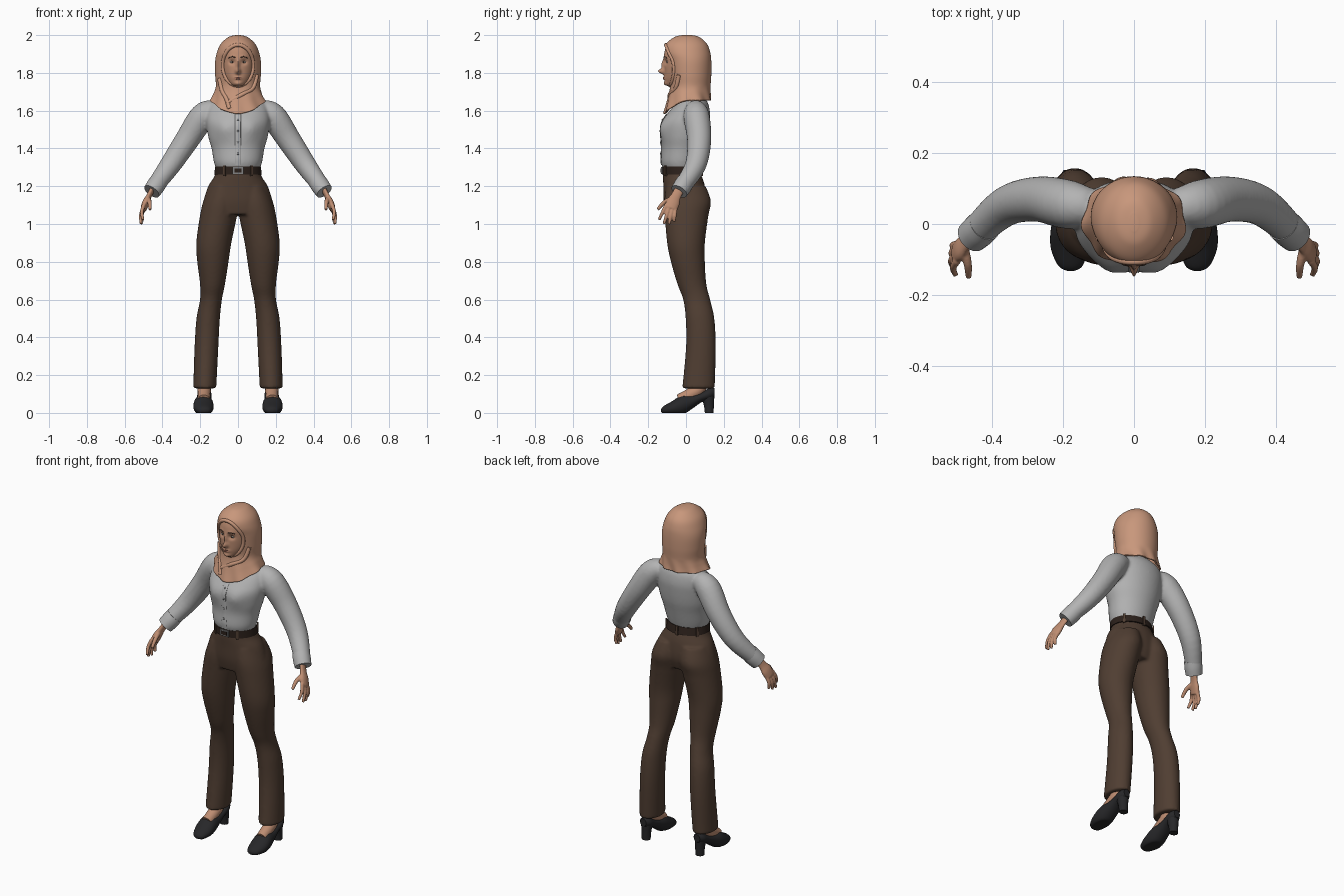
import bpy, bmesh, math
from mathutils import Vector, Matrix
from mathutils.bvhtree import BVHTree

if "Cube" in bpy.data.objects:
    bpy.data.objects.remove(bpy.data.objects["Cube"])


def material(name, *rgb):
    m = bpy.data.materials.new(name)
    m.use_nodes = True
    m.diffuse_color = (*rgb, 1)
    bsdf = next(n for n in m.node_tree.nodes if n.type == "BSDF_PRINCIPLED")
    bsdf.inputs["Base Color"].default_value = (*rgb, 1)
    bsdf.inputs["Roughness"].default_value = .8
    return m


SKIN = material("skin", .52, .27, .17)
SCARF = material("scarf_tan", .58, .31, .2)
SHIRT = material("shirt_grey", .45, .45, .45)
TROUSER = material("trouser_brown", .08, .048, .032)
BELT = material("belt_dark_brown", .025, .015, .011)
SHOE = material("shoe_black", .02, .02, .022)
METAL = material("metal_grey", .22, .22, .22)
WHITE = material("eye_white", .55, .5, .46)
DARK = material("brow_dark", .06, .035, .025)
LIP = material("lip", .42, .17, .12)


def spline(keys, steps):
    """Catmull-Rom interpolation of any tuples."""
    keys = [Vector(k) for k in keys]
    out = []
    for i in range(len(keys) - 1):
        a, b, c, d = (keys[max(0, min(len(keys) - 1, i + j))] for j in (-1, 0, 1, 2))
        for s in range(steps):
            t = s / steps
            out.append(b + (c - a) * (t / 2) + (a * 2 - b * 5 + c * 4 - d) * (t * t / 2)
                       + (b * 3 - a - c * 3 + d) * (t ** 3 / 2))
    return out + [keys[-1]]


def bridge(bm, rings, caps=True):
    rows = [[bm.verts.new(p) for p in ring] for ring in rings]
    n = len(rows[0])
    for lo, hi in zip(rows, rows[1:]):
        for i in range(n):
            j = (i + 1) % n
            bm.faces.new((lo[i], lo[j], hi[j], hi[i]))
    bm.faces.new(rows[0])
    if caps:
        bm.faces.new(rows[-1])


def stack(bm, keys, n=32, steps=5, lengthwise=False, caps=True):
    """Oval rings: (level, half width, low side, high side, centre x)."""
    rings = []
    for k in spline([(*key, 0)[:5] for key in keys], steps):
        ring = []
        for i in range(n):
            a = math.tau * i / n
            x = k[4] + k[1] * math.cos(a)
            other = (k[2] + k[3]) / 2 + (k[3] - k[2]) / 2 * math.sin(a)
            ring.append((x, k[0], other) if lengthwise else (x, other, k[0]))
        rings.append(ring)
    bridge(bm, rings, caps)


def tube(bm, keys, n=16, steps=5, flat=1, ref=(0, 1, 0)):
    """Tube through (x, y, z, radius) keys."""
    pts = spline(keys, steps)
    rings = []
    for i, p in enumerate(pts):
        t = (pts[min(i + 1, len(pts) - 1)] - pts[max(i - 1, 0)]).to_3d()
        u = t.cross(Vector(ref)).normalized()
        v = t.cross(u).normalized()
        rings.append([p.to_3d() + p[3] * (u * flat * math.cos(a) + v * math.sin(a))
                      for a in (math.tau * j / n for j in range(n))])
    bridge(bm, rings)


def box(bm, pos, size, turn=0):
    bmesh.ops.create_cube(bm, size=1, matrix=Matrix.Translation(pos)
                          @ Matrix.Rotation(turn, 4, "Z") @ Matrix.Diagonal((*size, 1)))


def ball(bm, pos, size):
    bmesh.ops.create_uvsphere(bm, u_segments=16, v_segments=10, radius=1,
                              matrix=Matrix.Translation(pos) @ Matrix.Diagonal((*size, 1)))


def finish(name, bm, mat, voxel=0, side=1, thick=0):
    bmesh.ops.scale(bm, vec=(side, 1, 1), verts=bm.verts)
    bmesh.ops.recalc_face_normals(bm, faces=bm.faces)
    me = bpy.data.meshes.new(name)
    bm.to_mesh(me)
    bm.free()
    me.materials.append(mat)
    me.shade_smooth()
    me.set_sharp_from_angle(angle=math.radians(50))
    ob = bpy.data.objects.new(name, me)
    bpy.context.collection.objects.link(ob)
    if voxel:
        r = ob.modifiers.new("merge", "REMESH")
        r.mode, r.voxel_size, r.use_smooth_shade = "VOXEL", voxel, True
        s = ob.modifiers.new("soften", "SMOOTH")
        s.factor, s.iterations = .5, 5
    if thick:
        s = ob.modifiers.new("cloth", "SOLIDIFY")
        s.thickness, s.offset = thick, -1


def front(tree, x, z):
    hit = tree.ray_cast(Vector((x, -1, z)), Vector((0, 1, 0)))[0]
    return hit.y if hit else 0


def g(t):
    return math.exp(-t * t)


def clamp(t):
    return max(0, min(1, t))


SIDES = (("left", 1), ("right", -1))

# Trousers: hips merged with two flared legs
bm = bmesh.new()
stack(bm, [(1.29, .113, -.12, .065), (1.25, .126, -.122, .085), (1.2, .158, -.12, .1),
           (1.12, .183, -.118, .108), (1.05, .19, -.105, .09)])
for s in (1, -1):
    legs = [(1.2, .075, -.105, .105, .075), (1.12, .094, -.115, .132, .09),
            (1.04, .098, -.112, .118, .104), (.9, .093, -.1, .1, .128),
            (.8, .083, -.08, .1, .133), (.68, .066, -.045, .108, .135),
            (.6, .058, -.015, .128, .143), (.5, .062, -.002, .15, .158),
            (.35, .063, 0, .158, .167), (.13, .061, -.02, .152, .176)]
    stack(bm, [(*k[:4], k[4] * s) for k in legs])
finish("trousers", bm, TROUSER, voxel=.008)

# Belt, loops and buckle
bm = bmesh.new()
stack(bm, [(1.262, .126, -.127, .088), (1.305, .121, -.127, .077)], n=48, steps=2)
finish("belt", bm, BELT)
bm = bmesh.new()
for deg in (35, 90, 145, 235, 305):
    a = math.radians(deg)
    box(bm, (.126 * math.cos(a), -.021 + .107 * math.sin(a), 1.282), (.008, .014, .055), a)
finish("belt_loops", bm, TROUSER)
bm = bmesh.new()
box(bm, (0, -.128, 1.284), (.056, .009, .036))
finish("buckle", bm, METAL)
bm = bmesh.new()
box(bm, (0, -.13, 1.284), (.038, .009, .021))
finish("buckle_centre", bm, BELT)

# Shirt: torso with bust, merged with sleeves
bm = bmesh.new()
stack(bm, [(1.29, .114, -.12, .07), (1.33, .128, -.132, .082), (1.4, .14, -.129, .1),
           (1.46, .157, -.132, .115), (1.53, .168, -.13, .125), (1.58, .166, -.102, .128),
           (1.63, .15, -.06, .12), (1.66, .12, -.03, .105), (1.69, .06, 0, .08)], n=48)
for v in bm.verts:
    if v.co.y < 0:
        v.co.y -= .014 * g((abs(v.co.x) - .07) / .045) * g((v.co.z - 1.5) / .05)
shirt_tree = BVHTree.FromBMesh(bm)
for s in (1, -1):
    arm = [(.12, .05, 1.61, .05), (.185, .055, 1.572, .069), (.27, .07, 1.445, .064),
           (.36, .05, 1.31, .056), (.447, -.025, 1.19, .044)]
    tube(bm, [(k[0] * s, *k[1:]) for k in arm], n=24)
finish("shirt", bm, SHIRT, voxel=.008)
heights = [1.312 + .03 * i for i in range(10)]
for name, x, r, flat, mat in (("placket", 0, .003, 5, SHIRT), ("placket_seam", .012, .0015, 1, METAL)):
    bm = bmesh.new()
    tube(bm, [(x, front(shirt_tree, x, z) - .001, z, r) for z in heights], flat=flat)
    finish(name, bm, mat)
bm = bmesh.new()
for z in heights[2::2]:
    ball(bm, (0, front(shirt_tree, 0, z) - .004, z), (.006, .003, .006))
finish("buttons", bm, METAL)

# Cuffs, hands, feet and shoes for both sides
for label, s in SIDES:
    bm = bmesh.new()
    tube(bm, [(.42, -.002, 1.226, .048), (.437, -.018, 1.2, .049), (.457, -.036, 1.172, .046)], n=24)
    finish(label + "_cuff", bm, SHIRT, side=s)

    bm = bmesh.new()
    across = Vector((0, .87, -.49))
    tube(bm, [(.445, -.025, 1.2, .028), (.47, -.052, 1.15, .027),
              (.487, -.068, 1.115, .036), (.5, -.08, 1.08, .034)], flat=.5, ref=across)
    tips = [(.503, -.143, 1.022), (.513, -.117, 1), (.511, -.09, .998), (.505, -.063, 1.012)]
    for i, tip in enumerate(tips):
        knuckle = Vector((.498, -.08, 1.09)) + across * (.018 * i - .027)
        mid = (knuckle + Vector(tip)) / 2 + Vector((.009, 0, 0))
        tube(bm, [(*knuckle, .011), (*mid, .01), (*tip, .008)], n=10)
    tube(bm, [(.478, -.07, 1.135, .014), (.468, -.115, 1.115, .012), (.466, -.15, 1.077, .009)],
         n=10, ref=(1, 0, 0))
    finish(label + "_hand", bm, SKIN, voxel=.004, side=s)

    bm = bmesh.new()
    tube(bm, [(.179, .085, .2, .036), (.179, .07, .13, .036), (.18, .02, .095, .034),
              (.181, -.035, .067, .032)], ref=(1, 0, 0))
    finish(label + "_foot", bm, SKIN, side=s)

    bm = bmesh.new()
    stack(bm, [(-.132, .01, .006, .02, .178), (-.118, .034, -.006, .036, .179),
               (-.07, .052, -.012, .064, .182), (-.02, .052, -.01, .096, .183),
               (.03, .044, .02, .098, .181), (.08, .038, .055, .11, .179),
               (.125, .036, .07, .132, .178), (.152, .02, .085, .13, .178)],
          lengthwise=True)
    for v in bm.verts:
        v.co.z = max(v.co.z, 0)
    stack(bm, [(.1, .034, .068, .151, .178), (.05, .027, .092, .148, .178),
               (0, .025, .1, .146, .178)], n=20)
    finish(label + "_shoe", bm, SHOE, side=s)

# Head with sculpted face
bm = bmesh.new()
stack(bm, [(1.97, .05, -.07, .06), (1.95, .072, -.098, .08), (1.91, .088, -.114, .09),
           (1.86, .09, -.116, .09), (1.81, .086, -.114, .09), (1.77, .073, -.112, .08),
           (1.74, .052, -.106, .06), (1.722, .036, -.085, .04), (1.66, .04, -.05, .05)],
      n=128, steps=8)
for v in bm.verts:
    x, y, z = v.co
    if y < -.03:
        v.co.y -= (.032 * g(x / .012) * g((z - 1.808) / .014)
                   + .014 * g(x / .009) * g((z - 1.843) / .028)
                   + .004 * g((abs(x) - .03) / .02) * g((z - 1.884) / .01)
                   + .008 * g(x / .02) * g((z - 1.772) / .01)
                   + .01 * g(x / .022) * g((z - 1.742) / .013)
                   - .012 * g((abs(x) - .031) / .016) * g((z - 1.857) / .012))
face = BVHTree.FromBMesh(bm)
finish("head", bm, SKIN)
for label, s in SIDES:
    y = front(face, .031, 1.857)
    for name, size, shift, mat in (("eye", (.012, .005, .0055), 0, WHITE),
                                   ("iris", (.005, .003, .005), -.003, DARK)):
        bm = bmesh.new()
        ball(bm, (.031, y + shift, 1.857), size)
        finish(label + "_" + name, bm, mat, side=s)
    bm = bmesh.new()
    tube(bm, [(x, front(face, x, z), z, .0025)
              for x, z in ((.014, 1.881), (.03, 1.886), (.05, 1.879))], n=8)
    finish(label + "_brow", bm, DARK, side=s)
bm = bmesh.new()
for z, r in ((1.776, .003), (1.769, .004)):
    tube(bm, [(x, front(face, x, z) + .001, z, r * (1.1 - abs(x) * 45))
              for x in (-.021, -.01, 0, .01, .021)], n=10)
finish("lips", bm, LIP)

# Headscarf: folded drape with a face opening
bm = bmesh.new()
stack(bm, [(2, .012, -.02, .03), (1.99, .05, -.06, .07), (1.955, .09, -.105, .11),
           (1.91, .111, -.115, .128), (1.86, .121, -.1, .134), (1.79, .121, -.09, .134),
           (1.73, .117, -.085, .13), (1.69, .128, -.1, .13), (1.655, .145, -.118, .132)],
      n=112, steps=7, caps=False)
for v in bm.verts:
    x, y, z = v.co
    a = math.atan2(y - .01, x)
    fold = clamp((1.73 - z) / .075)
    ripple = 1 + .035 * fold * math.sin(9 * a + 25 * z)
    v.co = (x * ripple, y * ripple, z - .07 * fold * max(0, -math.sin(a)) ** 1.5)
scarf = BVHTree.FromBMesh(bm)
hole = [f for f in bm.faces if f.calc_center_median().y < 0
        and (f.calc_center_median().x / .08) ** 2
        + ((f.calc_center_median().z - 1.84) / .107) ** 2 < 1]
bmesh.ops.delete(bm, geom=hole, context="FACES")
finish("headscarf", bm, SCARF, thick=.008)
bm = bmesh.new()
rim = []
for i in range(33):
    a = math.tau * i / 32
    x, z = .081 * math.cos(a), 1.84 + .108 * math.sin(a)
    rim.append((x, front(scarf, x, z) + .003, z, .01))
tube(bm, rim, n=12, steps=3)
finish("headscarf_rim", bm, SCARF)
bm = bmesh.new()
for s, path in ((1, ((.1, 1.79), (.078, 1.72), (.02, 1.685), (-.06, 1.64))),
                (-1, ((.098, 1.77), (.085, 1.71), (.06, 1.66), (.045, 1.61)))):
    tube(bm, [(x * s, front(scarf, x * s, z) + .005, z, .012) for x, z in path], n=12)
finish("headscarf_folds", bm, SCARF)
